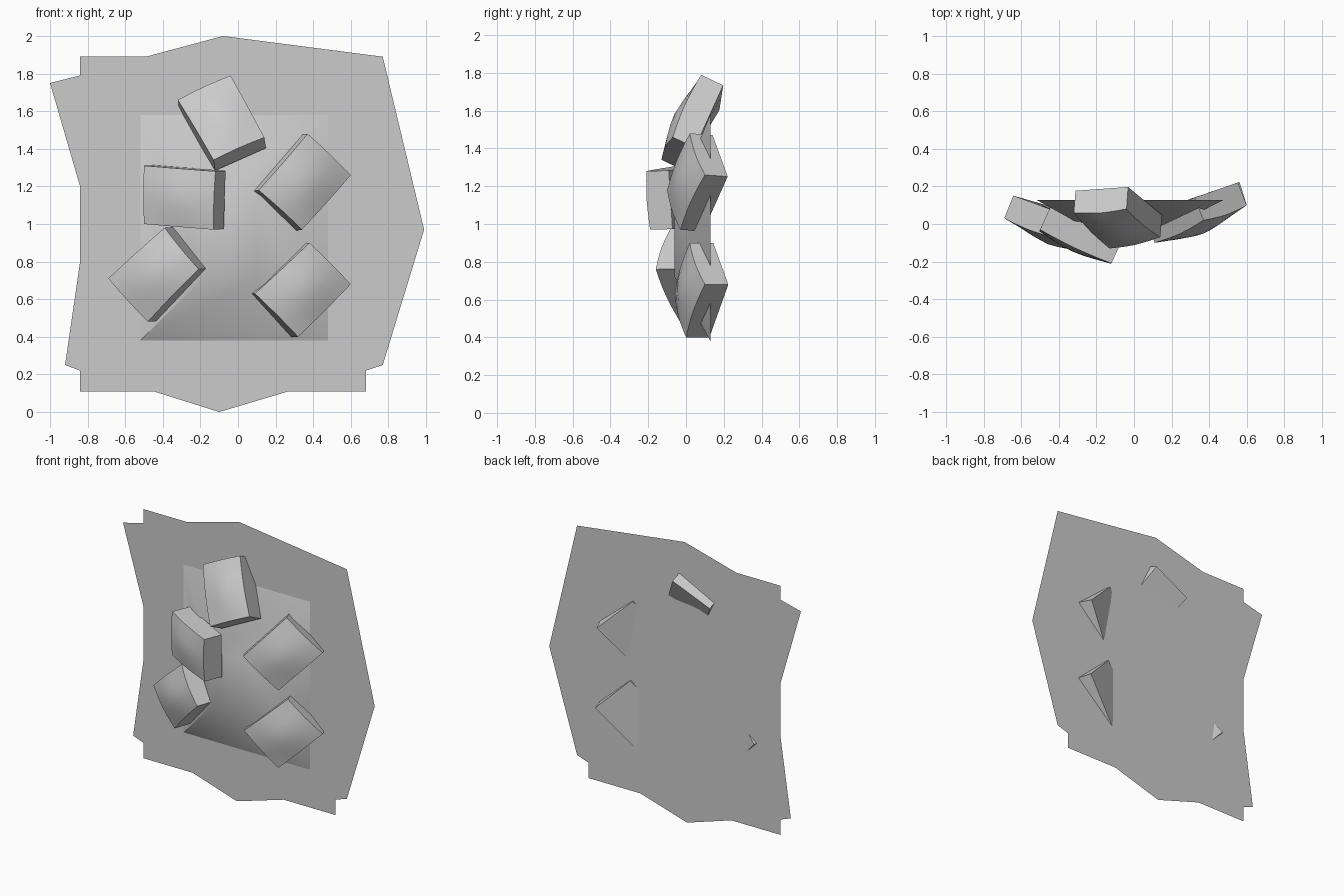
import bpy
from mathutils import Vector

if "Cube" in bpy.data.objects:
    bpy.data.objects.remove(bpy.data.objects["Cube"])

BACK_Y = 0.13


def make(name, verts, faces, smooth=40):
    mesh = bpy.data.meshes.new(name)
    mesh.from_pydata([tuple(v) for v in verts], [], faces)
    obj = bpy.data.objects.new(name, mesh)
    bpy.context.collection.objects.link(obj)
    bpy.ops.object.select_all(action='DESELECT')
    obj.select_set(True)
    bpy.context.view_layer.objects.active = obj
    bpy.ops.object.shade_smooth_by_angle(angle=smooth * 3.14159 / 180)
    return obj


# Flat ragged backing sheet
outline = [(-1, 1.75), (-.84, 1.20), (-.84, .80), (-.92, .25), (-.84, .22),
           (-.84, .11), (-.45, .11), (-.10, 0), (.27, .11), (.68, .11),
           (.68, .22), (.77, .25), (.99, .97), (.77, 1.89), (-.08, 2),
           (-.49, 1.89), (-.84, 1.89), (-.84, 1.79)]
make("backing_sheet", [(x, BACK_Y, z) for x, z in outline],
     [list(range(len(outline)))])

# Low mound that fills the space under the stones
def ring(x0, x1, z0, z1, y):
    return [(x0, y, z0), (x1, y, z0), (x1, y, z1), (x0, y, z1)]


mound = ring(-.52, .48, .38, 1.58, BACK_Y - .001) + ring(-.18, .10, .72, 1.12, -.06)
make("mound", mound,
     [(i, (i + 1) % 4, 4 + (i + 1) % 4, 4 + i) for i in range(4)] + [(4, 5, 6, 7)])


# Stone: bulged front patch on four corners, extruded straight back
def stone(name, a, b, c, d, thick=.13, bulge=.05):
    a, b, c, d = map(Vector, (a, b, c, d))
    n = (c - a).cross(d - b).normalized()
    if n.y > 0:
        n = -n
    seg = 6
    verts, faces = [], []
    for j in range(seg + 1):
        v = j / seg
        for i in range(seg + 1):
            u = i / seg
            p = a.lerp(b, u).lerp(d.lerp(c, u), v)
            hu, hv = 1 - abs(2 * u - 1) ** 1.6, 1 - abs(2 * v - 1) ** 1.6
            verts.append(p + n * bulge * (.25 * (hu + hv) + .5 * hu * hv))
    row = seg + 1
    for j in range(seg):
        for i in range(seg):
            k = j * row + i
            faces.append((k, k + row, k + row + 1, k + 1))
    rim = ([i for i in range(seg)] + [seg + j * row for j in range(seg)] +
           [seg * row + seg - i for i in range(seg)] +
           [(seg - j) * row for j in range(seg)])
    base = len(verts)
    # straight-edged flat back
    corners = [a, b, c, d]
    for k in range(len(rim)):
        s, t = divmod(k, seg)
        verts.append(corners[s].lerp(corners[(s + 1) % 4], t / seg) - n * thick)
    m = len(rim)
    for k in range(m):
        q = (k + 1) % m
        faces.append((rim[k], rim[q], base + q, base + k))
    faces.append([base + m - 1 - k for k in range(m)][::-1])
    return make(name, verts, faces)


stone("top_stone", (-.32, .06, 1.66), (-.04, .08, 1.79), (.14, -.07, 1.46), (-.13, -.13, 1.34))
stone("upper_right_stone", (.11, -.10, 1.18), (.37, .02, 1.48), (.60, .10, 1.26), (.34, -.03, .97))
stone("lower_right_stone", (.09, -.06, .63), (.38, .02, .90), (.60, .10, .68), (.32, .0, .40))
stone("middle_left_stone", (-.50, -.03, 1.31), (-.12, -.21, 1.28), (-.13, -.19, .97), (-.50, -.03, 1.0), bulge=.035)
stone("lower_left_stone", (-.69, .03, .71), (-.39, -.08, .98), (-.21, -.16, .76), (-.48, -.03, .48))
